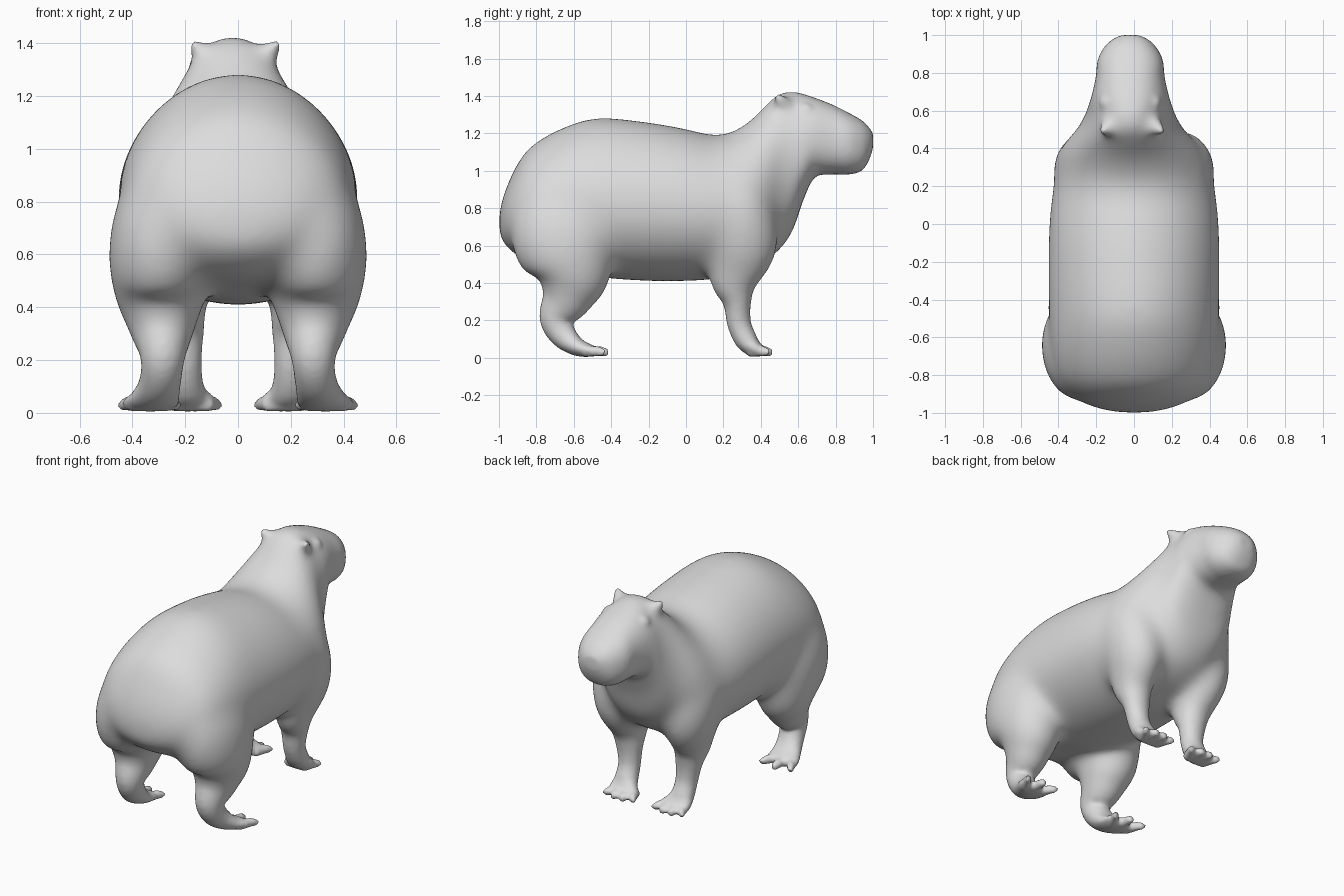
import bpy, bmesh, math
from mathutils import Vector

cube = bpy.data.objects.get("Cube")
if cube:
    bpy.data.objects.remove(cube, do_unlink=True)

grey = bpy.data.materials.new("plain grey")
grey.use_nodes = True
colour = (0.72, 0.72, 0.72, 1)
grey.diffuse_color = colour
grey.node_tree.nodes["Principled BSDF"].inputs["Base Color"].default_value = colour

SIDES = 48
bm = bmesh.new()


def ramp(value, low, high):
    t = min(max((value - low) / (high - low), 0), 1)
    return t * t * (3 - 2 * t)


def smooth_path(points, steps=5):
    """Catmull-Rom interpolation of number tuples."""
    out = []
    for i in range(len(points) - 1):
        a, b = points[max(i - 1, 0)], points[i]
        c, d = points[i + 1], points[min(i + 2, len(points) - 1)]
        for k in range(steps):
            t = k / steps
            out.append([0.5 * (2 * q + (r - p) * t + (2 * p - 5 * q + 4 * r - s) * t * t
                               + (3 * q - p - 3 * r + s) * t ** 3)
                        for p, q, r, s in zip(a, b, c, d)])
    out.append(list(points[-1]))
    return out


def loft(sections):
    """Closed skin: centre, side axis, up axis, two radii, top taper, squareness."""
    rings = []
    for centre, u, v, ru, rv, taper, power in sections:
        ring = []
        for i in range(SIDES):
            a = math.tau * i / SIDES
            c, s = math.cos(a), math.sin(a)
            c = math.copysign(abs(c) ** (2 / power), c)
            s = math.copysign(abs(s) ** (2 / power), s)
            ring.append(bm.verts.new(centre + u * (c * ru * (1 - taper * s)) + v * (s * rv)))
        rings.append(ring)
    for r, q in zip(rings, rings[1:]):
        for i in range(SIDES):
            j = (i + 1) % SIDES
            bm.faces.new((r[i], r[j], q[j], q[i]))
    bm.faces.new(rings[0][::-1])
    bm.faces.new(rings[-1])


def limb(points, side):
    """Tapered tube; each point is x, y, z, width radius, depth radius."""
    path = smooth_path(points)
    sections = []
    for i, p in enumerate(path):
        before, after = path[max(i - 1, 0)], path[min(i + 1, len(path) - 1)]
        t = Vector((0, after[1] - before[1], after[2] - before[2])).normalized()
        x = Vector((1, 0, 0))
        sections.append((Vector((side * p[0], p[1], p[2])), x, t.cross(x), p[3], p[4], 0, 2))
    loft(sections)


# Torso, neck and head: y, top, bottom, half width, taper
trunk = [
    (-1.0, 0.78, 0.65, 0.08, 0), (-0.985, 0.84, 0.62, 0.17, 0),
    (-0.95, 0.94, 0.58, 0.27, 0.05), (-0.88, 1.075, 0.53, 0.36, 0.1),
    (-0.8, 1.155, 0.50, 0.41, 0.1), (-0.65, 1.235, 0.47, 0.44, 0.1),
    (-0.47, 1.285, 0.43, 0.45, 0.1), (-0.2, 1.26, 0.41, 0.455, 0.06),
    (0.0, 1.225, 0.41, 0.45, 0.05), (0.15, 1.19, 0.42, 0.435, 0.05),
    (0.25, 1.21, 0.45, 0.415, 0.1), (0.35, 1.275, 0.48, 0.395, 0.17),
    (0.43, 1.36, 0.52, 0.345, 0.2), (0.5, 1.42, 0.575, 0.28, 0.18),
    (0.57, 1.425, 0.68, 0.24, 0.15), (0.63, 1.41, 0.85, 0.218, 0.12),
    (0.69, 1.39, 0.965, 0.20, 0.1), (0.78, 1.355, 0.98, 0.182, 0.05),
    (0.87, 1.31, 0.98, 0.172, 0), (0.94, 1.27, 1.0, 0.135, 0),
    (0.98, 1.23, 1.06, 0.09, 0), (1.0, 1.2, 1.12, 0.045, 0),
]
sections = []
for y, top, bottom, width, taper in smooth_path(trunk):
    centre = Vector((-0.02 * ramp(y, 0.2, 0.5), y, (top + bottom) / 2))
    sections.append((centre, Vector((-1, 0, 0)), Vector((0, 0, 1)), width,
                     (top - bottom) / 2, taper, 2 + 0.3 * ramp(y, 0.45, 0.7)))
loft(sections)

hind_leg = [
    (0.22, -0.58, 0.97, 0.13, 0.18), (0.265, -0.62, 0.80, 0.19, 0.28),
    (0.285, -0.645, 0.62, 0.207, 0.29), (0.295, -0.61, 0.45, 0.178, 0.215),
    (0.29, -0.64, 0.32, 0.125, 0.14), (0.285, -0.695, 0.21, 0.085, 0.09),
    (0.295, -0.655, 0.12, 0.08, 0.072), (0.315, -0.585, 0.06, 0.095, 0.05),
    (0.33, -0.52, 0.04, 0.11, 0.035), (0.33, -0.49, 0.035, 0.10, 0.025),
]
front_leg = [
    (0.23, 0.27, 1.02, 0.12, 0.10), (0.25, 0.28, 0.82, 0.175, 0.18),
    (0.245, 0.29, 0.60, 0.165, 0.20), (0.23, 0.26, 0.42, 0.115, 0.14),
    (0.215, 0.273, 0.30, 0.085, 0.077), (0.205, 0.285, 0.18, 0.068, 0.064),
    (0.2, 0.325, 0.09, 0.075, 0.06), (0.185, 0.37, 0.05, 0.1, 0.043),
    (0.18, 0.405, 0.035, 0.095, 0.028),
]


def toes(x, y, spread, reach, count, side):
    """Fan of short digits growing forward from a foot."""
    for i in range(count):
        f = 2 * i / (count - 1) - 1
        tip = reach * (1 - 0.22 * f * f)
        limb([(x + 0.5 * spread * f, y - 0.04, 0.03, 0.03, 0.028),
              (x + 0.8 * spread * f, y + 0.5 * tip, 0.035, 0.028, 0.028),
              (x + spread * f, y + tip, 0.025, 0.02, 0.02)], side)


for side in (-1, 1):
    limb(hind_leg, side)
    toes(0.335, -0.51, 0.105, 0.097, 3, side)
    limb(front_leg, side)
    toes(0.175, 0.37, 0.1, 0.097, 4, side)
    # Ear
    shift = -0.01 * side
    limb([(0.09 + shift, 0.545, 1.33, 0.06, 0.05), (0.13 + shift, 0.505, 1.375, 0.055, 0.042),
          (0.162 + shift, 0.468, 1.415, 0.03, 0.025)], side)
    # Brow
    ball = bmesh.ops.create_icosphere(bm, subdivisions=3, radius=0.05)
    bmesh.ops.translate(bm, verts=ball["verts"], vec=(0.115 * side - 0.02, 0.64, 1.315))

bmesh.ops.recalc_face_normals(bm, faces=bm.faces)
rough = bpy.data.meshes.new("rough_parts")
bm.to_mesh(rough)
bm.free()
body = bpy.data.objects.new("animal_body", rough)
bpy.context.collection.objects.link(body)

# Fuse all parts into one skin
fuse = body.modifiers.new("fuse", "REMESH")
fuse.mode = "VOXEL"
fuse.voxel_size = 0.012
fuse.use_smooth_shade = True
bpy.context.view_layer.update()
graph = bpy.context.evaluated_depsgraph_get()
skin = bpy.data.meshes.new_from_object(body.evaluated_get(graph))
skin.name = "animal_body"
body.modifiers.remove(fuse)
body.data = skin
bpy.data.meshes.remove(rough)
skin.materials.clear()
skin.materials.append(grey)

# Blend the limbs strongly into the trunk, and soften the rest lightly
trunk_group = body.vertex_groups.new(name="trunk")
for v in skin.vertices:
    weight = ramp(v.co.z, 0.3, 0.5) * (1 - ramp(v.co.y, 0.4, 0.65))
    if weight > 0:
        trunk_group.add([v.index], weight, "REPLACE")
blend = body.modifiers.new("blend", "SMOOTH")
blend.factor = 0.5
blend.iterations = 160
blend.vertex_group = trunk_group.name
soften = body.modifiers.new("soften", "SMOOTH")
soften.factor = 0.5
soften.iterations = 9
